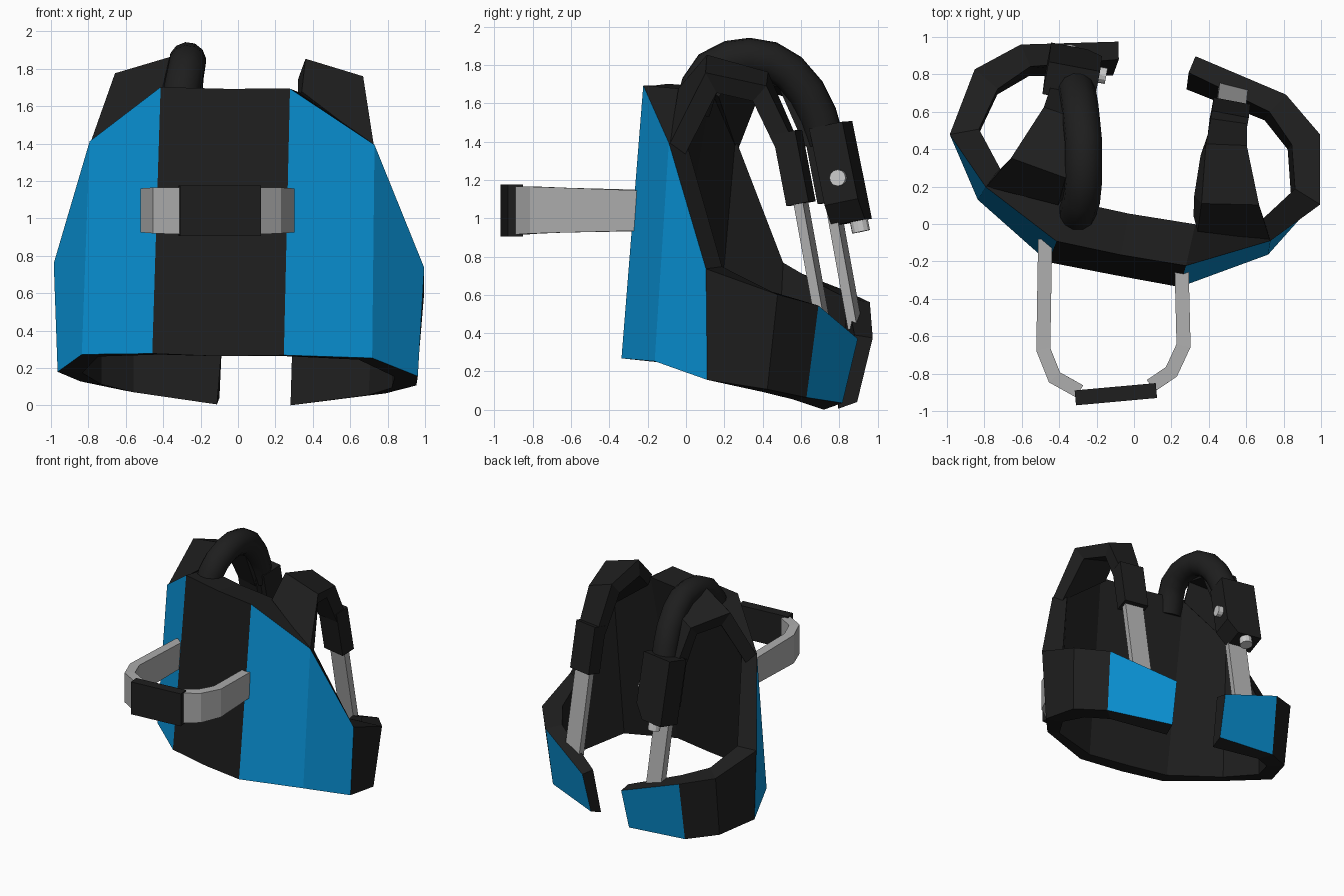
import bpy, bmesh, math
from mathutils import Matrix, Vector

if "Cube" in bpy.data.objects:
    bpy.data.objects.remove(bpy.data.objects["Cube"])

# The vest is symmetric in a frame that is turned slightly against the world
FRAME = (Matrix.Translation((-0.108, -0.26, 0.003)) @ Matrix.Rotation(math.radians(-10.7), 4, 'Z')
         @ Matrix.Rotation(0.012, 4, 'Y'))
WORLD = Matrix.Identity(4)


def colour(name, rgb):
    m = bpy.data.materials.new(name)
    m.diffuse_color = (*rgb, 1)
    m.use_nodes = True
    m.node_tree.nodes["Principled BSDF"].inputs["Base Color"].default_value = m.diffuse_color
    return m


BLACK = colour("black_fabric", (0.013, 0.013, 0.013))
BLUE = colour("blue_panel", (0.003, 0.31, 0.72))
GREY = colour("grey_band", (0.42, 0.42, 0.42))


def make(name, verts, faces, mats=(), frame=FRAME, fix=True):
    me = bpy.data.meshes.new(name)
    me.from_pydata([tuple(v) for v in verts], [], faces)
    if fix:
        bm = bmesh.new()
        bm.from_mesh(me)
        bmesh.ops.recalc_face_normals(bm, faces=bm.faces)
        bm.to_mesh(me)
        bm.free()
    for m in mats:
        me.materials.append(m)
    ob = bpy.data.objects.new(name, me)
    ob.matrix_world = frame
    bpy.context.collection.objects.link(ob)
    return ob


def mirror(ob):
    ob.modifiers.new("mirror", 'MIRROR')


def solidify(ob, thickness, offset):
    s = ob.modifiers.new("thickness", 'SOLIDIFY')
    s.thickness, s.offset, s.use_even_offset = thickness, offset, True


def prism(name, profile, depth, centre, tilt=0, turn=0, mats=(), frame=FRAME):
    """Extrude an x-z profile along y, tilt it about x and turn it about z."""
    n = len(profile)
    mat = Matrix.Translation(centre) @ Matrix.Rotation(turn, 4, 'Z') @ Matrix.Rotation(tilt, 4, 'X')
    verts = [mat @ Vector((x, s * depth / 2, z)) for s in (-1, 1) for x, z in profile]
    faces = [tuple(range(n)), tuple(range(n, 2 * n))]
    faces += [(i, (i + 1) % n, (i + 1) % n + n, i + n) for i in range(n)]
    return make(name, verts, faces, mats, frame)


def rect(w, h):
    return [(-w / 2, -h / 2), (w / 2, -h / 2), (w / 2, h / 2), (-w / 2, h / 2)]


def rod(name, centre, r, length, rot):
    bm = bmesh.new()
    bmesh.ops.create_cone(bm, cap_ends=True, segments=12, radius1=r, radius2=r, depth=length)
    me = bpy.data.meshes.new(name)
    bm.to_mesh(me)
    bm.free()
    ob = bpy.data.objects.new(name, me)
    ob.matrix_world = FRAME @ Matrix.Translation(centre) @ rot
    bpy.context.collection.objects.link(ob)


# Shell: half of the columns, each outer top, outer bottom, inner top, inner bottom
half = [
    [(0, .10, 1.69), (0, -.012, .26), (0, .325, 1.67), (0, .09, .26)],
    [(.352, .108, 1.695), (.358, -.01, .27), (.36, .335, 1.675), (.335, .09, .265)],
    [(.775, .323, 1.40), (.79, .248, .26), (.69, .40, 1.405), (.71, .29, .25)],
    [(1.008, .563, .745), (.98, .563, .165), (.86, .62, .755), (.85, .59, .16)],
    [(.94, .93, .61), (.915, .87, .115), (.80, .85, .63), (.79, .82, .10)],
    [(.722, 1.106, .55), (.715, 1.04, .07), (.65, 1.00, .57), (.64, .95, .06)],
    [(.21, 1.218, .37), (.206, 1.135, .035), (.19, 1.125, .385), (.20, 1.035, .0)],
]
cols = [[(-x, y, z) for x, y, z in c] for c in half[:0:-1]] + half
verts = [p for c in cols for p in c]
faces, blue = [], []
for i in range(len(cols) - 1):
    a, b = 4 * i, 4 * i + 4
    seg = max(abs(i - 6), abs(i - 5))
    if seg in (2, 3, 6):
        blue.append(len(faces))
    for p, q in ((0, 1), (1, 3), (3, 2), (2, 0)):
        faces.append((a + p, a + q, b + q, b + p))
e = 4 * (len(cols) - 1)
faces += [(0, 1, 3, 2), (e, e + 1, e + 3, e + 2)]
shell = make("vest_shell", verts, faces, (BLACK, BLUE))
for f in blue:
    shell.data.polygons[f].material_index = 1

# Shoulder straps: inner and outer edge at each bend
edges = [[(.38, .30, 1.68), (.772, .325, 1.39)], [(.37, .45, 1.855), (.675, .50, 1.765)],
         [(.335, .768, 1.765), (.552, .80, 1.695)], [(.34, .925, 1.41), (.53, .935, 1.41)]]
strap = make("shoulder_strap", [p for s in edges for p in s],
             [(2 * i, 2 * i + 1, 2 * i + 3, 2 * i + 2) for i in range(3)], (BLACK,), fix=False)
solidify(strap, 0.1, -1)
mirror(strap)

# Buckles and the grey bands running down to the belt
mirror(prism("strap_buckle", rect(.2, .38), .12, (.438, .925, 1.265), .19, mats=(BLACK,)))
mirror(prism("strap_band", rect(.155, .75), .05, (.44, 1.015, .785), .18, mats=(GREY,)))

# Hose connector with side and bottom studs
prism("hose_connector", [(-.14, -.27), (.06, -.27), (.14, -.16), (.14, .25), (-.14, .25)], .18,
      (-.43, 1.005, 1.235), .2, mats=(BLACK,))
rod("side_stud", (-.28, 1.025, 1.205), .043, .06, Matrix.Rotation(math.pi / 2, 4, 'Y'))
rod("bottom_stud", (-.46, 1.10, .97), .048, .1, Matrix.Rotation(.2, 4, 'X'))

# Hose arching over the shoulder
path = [(-.31, .03, 1.56), (-.30, .07, 1.69), (-.28, .13, 1.78), (-.27, .23, 1.83), (-.27, .33, 1.843),
        (-.27, .44, 1.825), (-.28, .54, 1.765), (-.29, .63, 1.66), (-.30, .69, 1.54), (-.31, .73, 1.40)]
cu = bpy.data.curves.new("hose", 'CURVE')
cu.dimensions = '3D'
cu.bevel_depth, cu.bevel_resolution, cu.use_fill_caps = .1, 4, True
sp = cu.splines.new('POLY')
sp.points.add(len(path) - 1)
for pt, co in zip(sp.points, path):
    pt.co = (*co, 1)
sp.use_smooth = True
cu.materials.append(BLACK)
bpy.context.collection.objects.link(bpy.data.objects.new("hose", cu))

# Front handle: two bent grey arms and a black grip
arms = {"left": [(-.475, -.08), (-.485, -.67), (-.425, -.82), (-.29, -.895)],
        "right": [(.255, -.25), (.265, -.65), (.20, -.79), (.09, -.865)]}
for side, pts in arms.items():
    zs = [(.935, 1.145), (.925, 1.16), (.92, 1.165), (.915, 1.165)]
    v = [(x, y, z) for (x, y), zz in zip(pts, zs) for z in zz]
    arm = make("handle_arm_" + side, v, [(2 * i, 2 * i + 2, 2 * i + 3, 2 * i + 1) for i in range(3)],
               (GREY,), frame=WORLD)
    solidify(arm, .075, 0)
prism("handle_grip", rect(.435, .27), .08, (-.097, -.91, 1.04), turn=.09, mats=(BLACK,), frame=WORLD)
